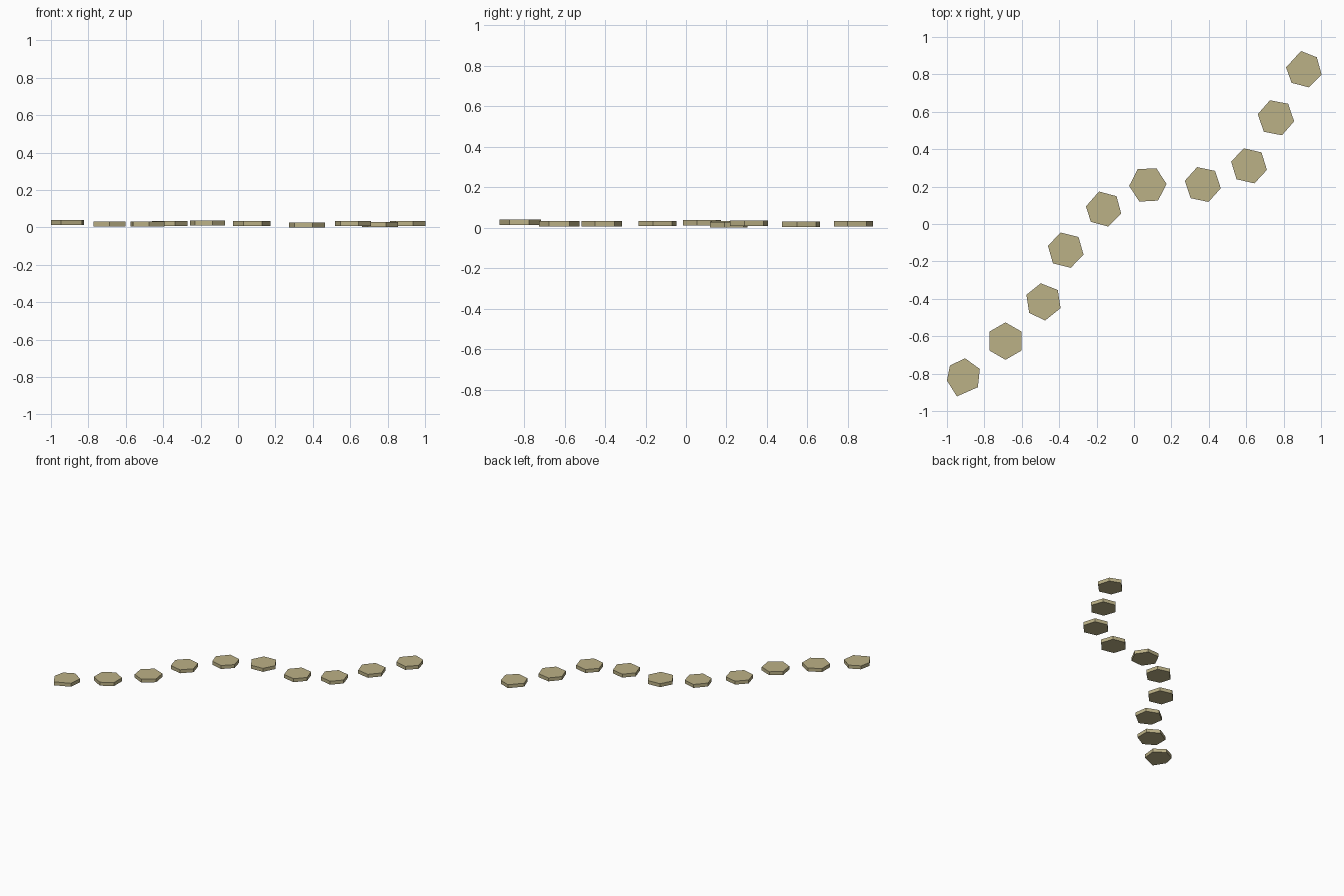
import bpy, bmesh
from math import cos, sin, radians

if "Cube" in bpy.data.objects:
    bpy.data.objects.remove(bpy.data.objects["Cube"])

THICKNESS = 0.027

stone_mat = bpy.data.materials.new("sandstone")
stone_mat.diffuse_color = (0.5, 0.44, 0.24, 1)
stone_mat.use_nodes = True
stone_mat.node_tree.nodes["Principled BSDF"].inputs["Base Color"].default_value = stone_mat.diffuse_color


def stepping_stone(number, x, y, z, spin, radius, chipped=None):
    """Flat six-sided slab; 'chipped' moves single corners off the regular outline."""
    corners = []
    for i in range(6):
        a = radians(spin - 60 * i)
        corners.append((radius * cos(a), radius * sin(a)))
    for i, pos in (chipped or {}).items():
        corners[i] = pos

    bm = bmesh.new()
    base = bm.faces.new([bm.verts.new((cx, cy, 0)) for cx, cy in corners])
    top = bmesh.ops.extrude_face_region(bm, geom=[base])
    top_verts = [v for v in top["geom"] if isinstance(v, bmesh.types.BMVert)]
    bmesh.ops.translate(bm, verts=top_verts, vec=(0, 0, THICKNESS))
    bmesh.ops.recalc_face_normals(bm, faces=bm.faces)

    name = f"stepping_stone_{number:02d}"
    mesh = bpy.data.meshes.new(name)
    bm.to_mesh(mesh)
    bm.free()
    mesh.materials.append(stone_mat)
    obj = bpy.data.objects.new(name, mesh)
    obj.location = (x, y, z)
    bpy.context.collection.objects.link(obj)


# Winding path: x, y, base height, spin, radius, optional moved corners
path = [
    (-0.914, -0.815, 0.013, 84, 0.098,
     {3: (-0.033, -0.107), 4: (-0.086, 0 - 0.022), 5: (-0.070, 0.058)}),
    (-0.687, -0.626, 0.005, 90, 0.100),
    (-0.484, -0.414, 0.005, 98.7, 0.098, {3: (0.009, -0.102)}),
    (-0.365, -0.140, 0.007, 106, 0.098),
    (-0.162, 0.080, 0.010, 105, 0.097, {5: (-0.095, 0.014)}),
    (0.074, 0.209, 0.006, 123, 0.100),
    (0.368, 0.211, 0.000, 108, 0.098),
    (0.615, 0.311, 0.008, 107, 0.098),
    (0.759, 0.568, 0.003, 109, 0.099),
    (0.910, 0.823, 0.006, 105.5, 0.096, {0: (-0.017, 0.102), 5: (-0.097, 0.014)}),
]

for n, stone in enumerate(path, 1):
    stepping_stone(n, *stone)
